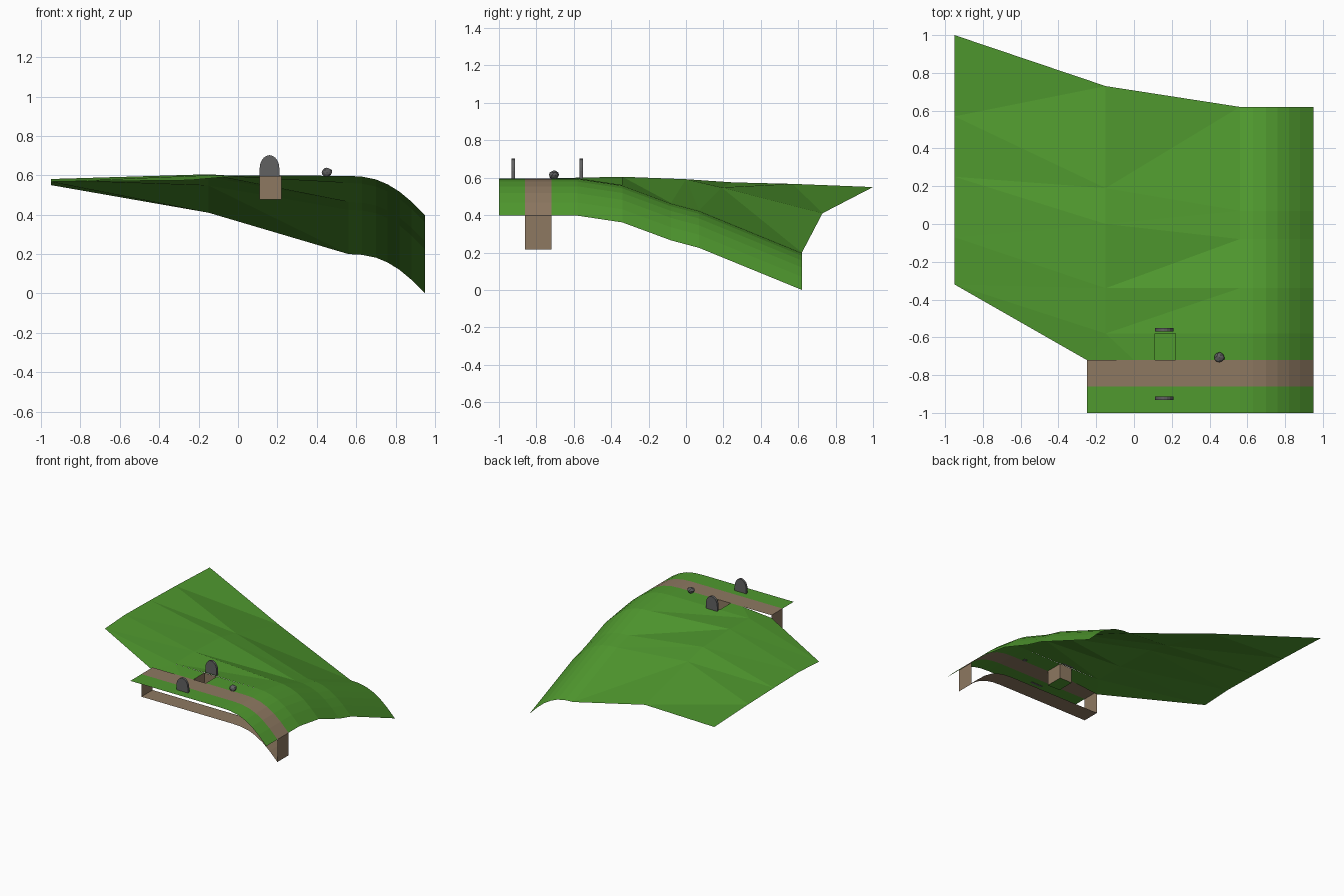
import bpy, bmesh, math, random
from mathutils import Vector

if "Cube" in bpy.data.objects:
    bpy.data.objects.remove(bpy.data.objects["Cube"])

random.seed(3)


def material(name, col):
    m = bpy.data.materials.new(name)
    m.diffuse_color = (*col, 1)
    m.use_nodes = True
    m.node_tree.nodes["Principled BSDF"].inputs["Base Color"].default_value = m.diffuse_color
    return m


GRASS = material("grass green", (0.08, 0.32, 0.028))
DIRT = material("dirt brown", (0.27, 0.19, 0.12))
STONE = material("stone grey", (0.12, 0.12, 0.12))


def make(name, faces, mats):
    """Object from polygons given as (points, material index)."""
    bm = bmesh.new()
    for pts, mi in faces:
        f = bm.faces.new([bm.verts.new(p) for p in pts])
        f.material_index = mi
    bmesh.ops.remove_doubles(bm, verts=bm.verts, dist=1e-4)
    me = bpy.data.meshes.new(name)
    bm.to_mesh(me)
    bm.free()
    for m in mats:
        me.materials.append(m)
    ob = bpy.data.objects.new(name, me)
    bpy.context.collection.objects.link(ob)
    return ob


# rounded shoulder on the right side: x and drop in height
SHOULDER = [(0.56, 0), (0.63, 0.004), (0.70, 0.018), (0.76, 0.043),
            (0.82, 0.08), (0.88, 0.13), (0.95, 0.2)]
TOP = 0.602


def strip(profile, y0, y1, flip=False):
    """Ribbon between y0 and y1 following an x,z profile."""
    out = []
    for (xa, za), (xb, zb) in zip(profile, profile[1:]):
        q = [(xa, y0, za), (xb, y0, zb), (xb, y1, zb), (xa, y1, za)]
        out.append(q[::-1] if flip else q)
    return out


path_line = [(-0.25, TOP)] + [(x, TOP - d) for x, d in SHOULDER]

# grass verge in front of the path
make("front_verge", [(q, 0) for q in strip(path_line, -1.0, -0.86)], [GRASS])

# path: top ribbon, lower ribbon and end walls, open at front and back
low = [(x, z - 0.18) for x, z in path_line]
path = strip(path_line, -0.86, -0.72) + strip(low, -0.86, -0.72, True)
path += strip([low[-1], path_line[-1]], -0.86, -0.72)
path += strip([path_line[0], low[0]], -0.86, -0.72, True)
# end walls face outwards
path[-2] = [Vector(p) for p in path[-2]]
path[-1] = [Vector(p) for p in path[-1]][::-1]
make("path", [(q, 0) for q in path], [DIRT])

# hillside: three main columns of (y, z) from front to back
left = [(-0.32, 0.572), (-0.07, 0.586), (0.25, 0.58), (0.57, 0.572), (1.0, 0.555)]
mid = [(-0.58, 0.605), (-0.34, 0.61), (0.0, 0.597), (0.19, 0.553), (0.73, 0.415)]
right = [(-0.58, TOP), (-0.34, 0.566), (-0.08, 0.47), (0.07, 0.43), (0.62, 0.205)]
columns = [(-0.95, left), (-0.15, mid)]
columns += [(x, [(y, z - d) for y, z in right]) for x, d in SHOULDER]
hill = []
for (xa, ca), (xb, cb) in zip(columns, columns[1:]):
    for i in range(4):
        a, b = (xa, *ca[i]), (xb, *cb[i])
        c, d = (xb, *cb[i + 1]), (xa, *ca[i + 1])
        hill += [[a, b, c], [a, c, d]]
# front band beside the path, leaving a hole for the pit
corner, knee = (-0.25, -0.72, 0.58), (-0.15, *mid[0])
start = (0.0, -0.72, TOP)
X0, X1, Y0, Y1, FLOOR = 0.11, 0.22, -0.72, -0.58, 0.482
hill += [[(-0.95, *left[0]), corner, knee], [corner, start, knee],
         [start, (X0, Y0, TOP), (X0, Y1, TOP), knee]]
hill += strip([(X1, TOP)] + [(x, TOP - d) for x, d in SHOULDER], Y0, Y1)
make("hillside", [(q, 0) for q in hill], [GRASS])

# dug pit: dirt walls, grass floor
ring = [(X0, Y0), (X1, Y0), (X1, Y1), (X0, Y1)]
pit = [([(*p, FLOOR) for p in ring], 1)]
for p, q in zip(ring, ring[1:] + ring[:1]):
    pit.append(([(*p, TOP), (*q, TOP), (*q, FLOOR), (*p, FLOOR)], 0))
make("pit", pit, [DIRT, GRASS])


# headstones: arched slabs
def headstone(name, cx, cy, w=0.05, t=0.009, base=0.6, spring=0.64, top=0.707):
    arc = [(cx + w, base)]
    for i in range(11):
        a = math.pi * i / 10
        arc.append((cx + w * math.cos(a), spring + (top - spring) * math.sin(a)))
    arc.append((cx - w, base))
    front = [(x, cy - t, z) for x, z in arc]
    back = [(x, cy + t, z) for x, z in arc]
    faces = [(front[::-1], 0), (back, 0)]
    n = len(arc)
    for i in range(n):
        j = (i + 1) % n
        faces.append(([front[i], front[j], back[j], back[i]], 0))
    ob = make(name, faces, [STONE])
    bm = bmesh.new()
    bm.from_mesh(ob.data)
    bmesh.ops.recalc_face_normals(bm, faces=bm.faces)
    bm.to_mesh(ob.data)
    bm.free()


headstone("front_headstone", 0.16, -0.923)
headstone("back_headstone", 0.16, -0.56)

# small rough rock
bpy.ops.mesh.primitive_ico_sphere_add(subdivisions=2, radius=0.026,
                                      location=(0.452, -0.707, 0.62))
rock = bpy.context.object
rock.name = "rock"
rock.data.materials.append(STONE)
for v in rock.data.vertices:
    v.co *= random.uniform(0.9, 1.12)
    v.co.z *= 0.9

# centre the shoulder's lowest corner on the ground
for ob in bpy.data.objects:
    ob.location.z -= 0.005
